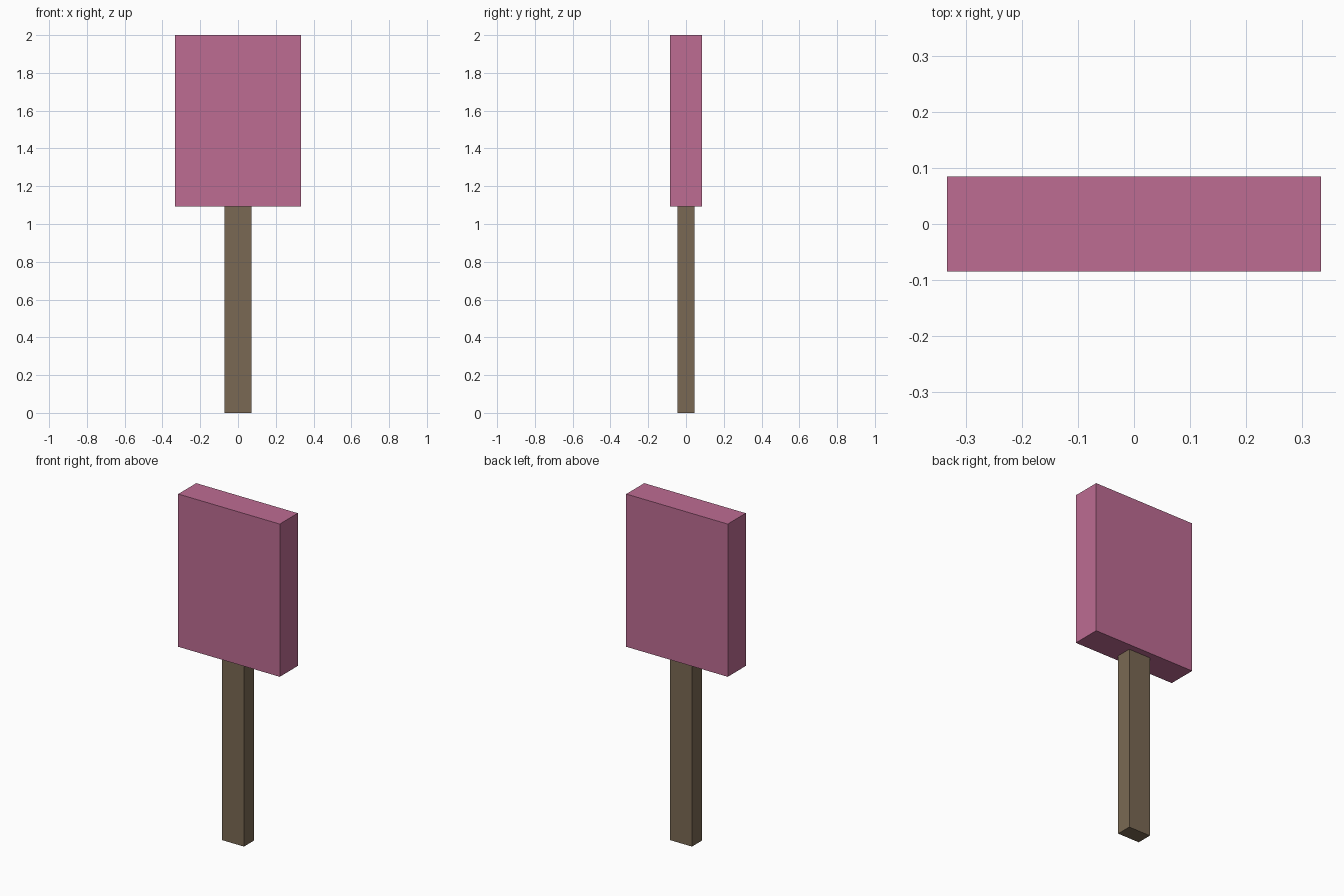
import bpy

if "Cube" in bpy.data.objects:
    bpy.data.objects.remove(bpy.data.objects["Cube"])


def box(name, size, z_bottom, material):
    """Axis-aligned block centred on x and y, resting at z_bottom."""
    bpy.ops.mesh.primitive_cube_add(size=1, location=(0, 0, z_bottom + size[2] / 2))
    obj = bpy.context.object
    obj.name = name
    obj.scale = size
    bpy.ops.object.transform_apply(location=False, rotation=False, scale=True)
    obj.data.materials.append(material)
    return obj


def paint(name, rgb):
    mat = bpy.data.materials.new(name)
    mat.diffuse_color = (*rgb, 1)
    mat.use_nodes = True
    mat.node_tree.nodes["Principled BSDF"].inputs["Base Color"].default_value = mat.diffuse_color
    return mat


pink = paint("pink", (0.51, 0.15, 0.29))
wood = paint("wood", (0.195, 0.141, 0.087))

JOIN_Z = 1.093  # height where the stick meets the block

# Flat stick
box("stick", (0.143, 0.092, JOIN_Z), 0, wood)

# Wide block on top of the stick
box("block", (0.667, 0.169, 2 - JOIN_Z), JOIN_Z, pink)
